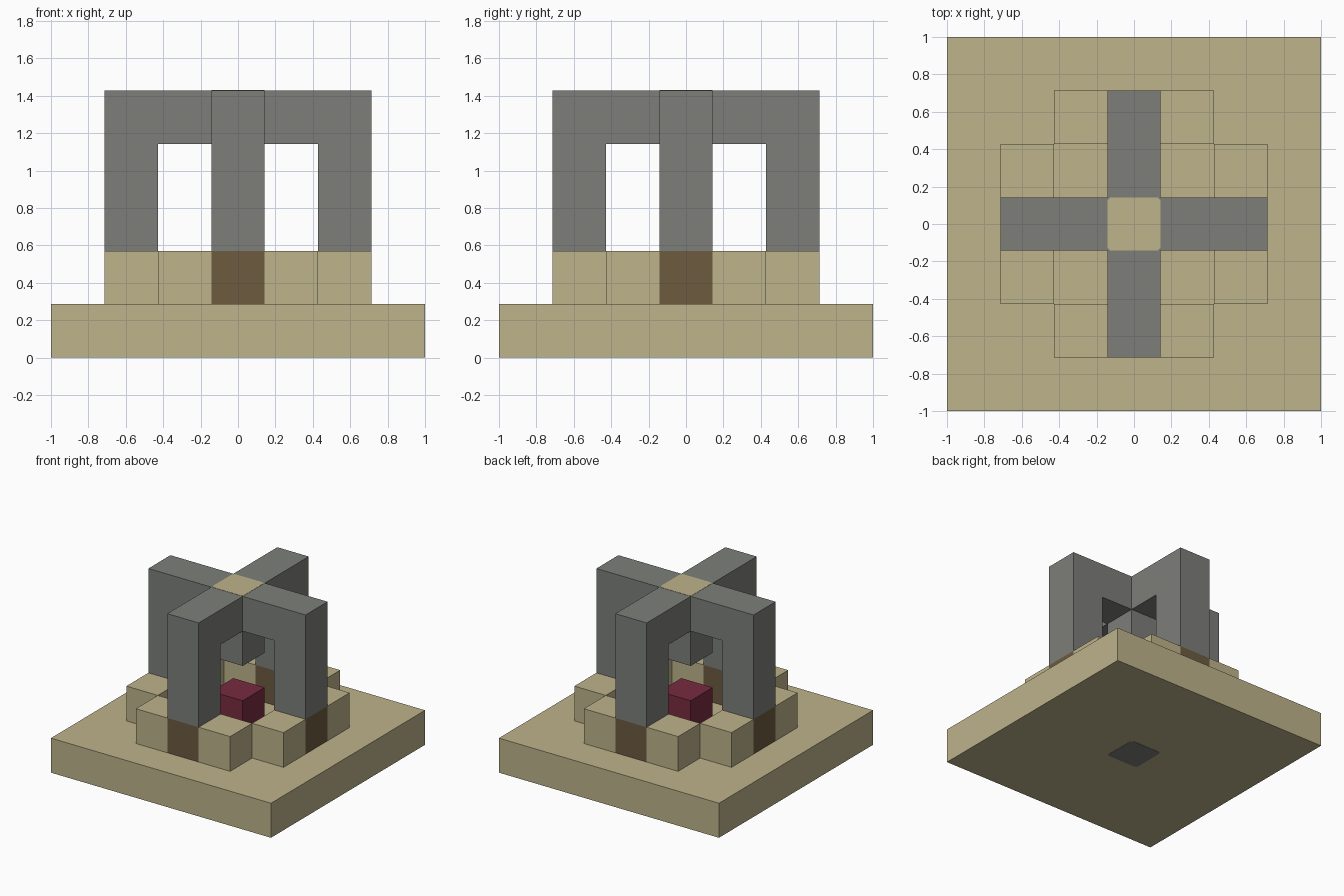
import bpy, bmesh
from math import pi
from mathutils import Matrix, Vector

if "Cube" in bpy.data.objects:
    bpy.data.objects.remove(bpy.data.objects["Cube"], do_unlink=True)

U = 2 / 7  # one building block


def material(name, rgb):
    linear = [((c / 255 + 0.055) / 1.055) ** 2.4 for c in rgb] + [1]
    m = bpy.data.materials.new(name)
    m.use_nodes = True
    m.diffuse_color = linear
    m.node_tree.nodes["Principled BSDF"].inputs["Base Color"].default_value = linear
    return m


sand = material("sandstone", (189, 179, 139))
stone = material("grey stone", (125, 127, 122))
wood = material("brown wood", (109, 91, 64))
red = material("dark red", (119, 43, 64))


def finish(bm, name, *mats):
    bmesh.ops.recalc_face_normals(bm, faces=bm.faces)
    mesh = bpy.data.meshes.new(name)
    bm.to_mesh(mesh)
    bm.free()
    for m in mats:
        mesh.materials.append(m)
    obj = bpy.data.objects.new(name, mesh)
    bpy.context.collection.objects.link(obj)
    return obj


def box(size, center):
    bm = bmesh.new()
    bmesh.ops.create_cube(bm, size=1)
    bmesh.ops.scale(bm, vec=size, verts=bm.verts)
    bmesh.ops.translate(bm, vec=center, verts=bm.verts)
    return bm


def turn(bm, quarter):
    bmesh.ops.rotate(bm, verts=bm.verts, matrix=Matrix.Rotation(quarter * pi / 2, 3, "Z"))


def plate(name, z, mat):
    # thin square inlay with softened corners
    bm = box((U, U, 0.004), (0, 0, z))
    upright = [e for e in bm.edges if abs(e.verts[0].co.z - e.verts[1].co.z) > 0.001]
    bmesh.ops.bevel(bm, geom=upright, offset=0.025, segments=3, profile=0.5, affect="EDGES")
    finish(bm, name, mat)


# Base slab and the inlay under it
finish(box((2, 2, U - 0.002), (0, 0, U / 2 + 0.001)), "base_slab", sand)
plate("base_inlay", 0.002, stone)

# Centre pieces
finish(box((U, U, U), (0, 0, 1.5 * U)), "altar_block", red)
finish(box((U, U, 2 * U), (0, 0, 4 * U)), "hanging_block", stone)
plate("roof_inlay", 5 * U, sand)

for quarter, side in enumerate(("front", "left", "back", "right")):
    # Step: three blocks wide, with a wooden middle
    bm = box((3 * U, U, U), (0, -2 * U, 1.5 * U))
    for x in (-U / 2, U / 2):
        bmesh.ops.bisect_plane(bm, geom=bm.verts[:] + bm.edges[:] + bm.faces[:],
                               plane_co=(x, 0, 0), plane_no=(1, 0, 0))
    for f in bm.faces:
        f.material_index = int(abs(f.calc_center_median().x) < U / 4)
    turn(bm, quarter)
    finish(bm, side + "_step", sand, wood)

    # Half arch: pillar and roof beam as one profile, in block units
    profile = [(-2.5, 2), (-1.5, 2), (-1.5, 4), (-0.5, 4), (-0.5, 5), (-2.5, 5)]
    bm = bmesh.new()
    face = bm.faces.new([bm.verts.new((-U / 2, y * U, z * U)) for y, z in profile])
    ext = bmesh.ops.extrude_face_region(bm, geom=[face], use_keep_orig=True)
    moved = [g for g in ext["geom"] if isinstance(g, bmesh.types.BMVert)]
    bmesh.ops.translate(bm, vec=Vector((U, 0, 0)), verts=moved)
    turn(bm, quarter)
    finish(bm, side + "_half_arch", stone)
